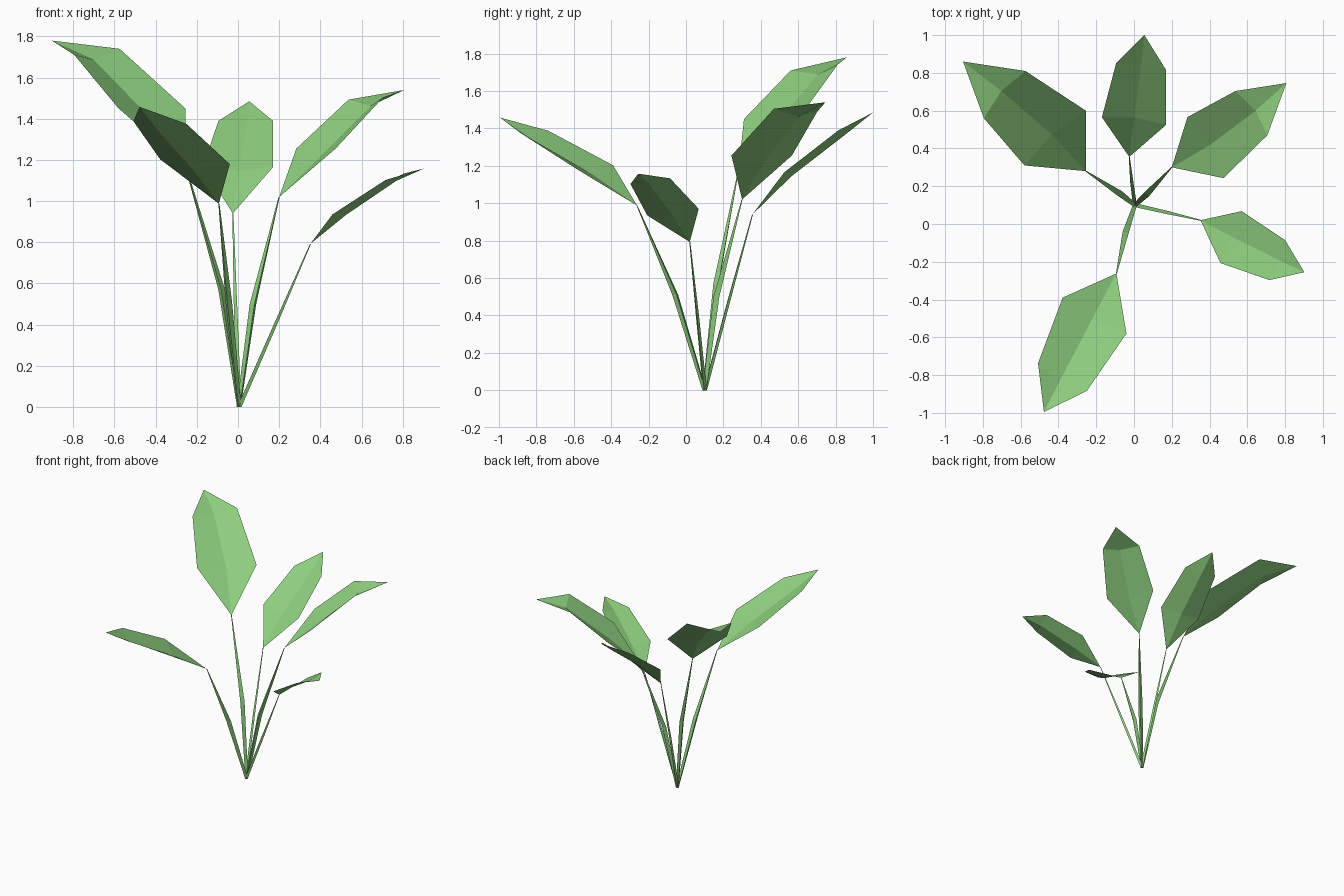
import bpy
import math
from mathutils import Vector

green = bpy.data.materials.new("leaf green")
green.diffuse_color = (0.27, 0.62, 0.21, 1)


def add_object(name, verts, faces):
    mesh = bpy.data.meshes.new(name)
    mesh.from_pydata([tuple(v) for v in verts], [], faces)
    mesh.materials.append(green)
    mesh.update()
    bpy.context.collection.objects.link(bpy.data.objects.new(name, mesh))


# Leaf blade: base, two pairs of side points and a tip, creased along the middle
def leaf(name, base, left1, right1, left2, right2, tip, fold):
    b, l1, r1, l2, r2, t = map(Vector, (base, left1, right1, left2, right2, tip))
    up = (r1 - l1).cross(t - b).normalized()
    if up.z < 0:
        up = -up
    m1 = (l1 + r1) / 2 - up * fold
    m2 = (l2 + r2) / 2 - up * fold
    verts = [b, l1, m1, r1, l2, m2, r2, t]
    faces = [(0, 2, 1), (0, 3, 2), (1, 2, 5, 4), (2, 3, 6, 5), (4, 5, 7), (5, 6, 7)]
    add_object(name, verts, faces)


# Stem: tapered three-sided stalk from the shared root through a bend to the leaf
def stem(name, bend, top, bend_radius):
    path = [Vector((0.005, 0.1, 0)), Vector(bend), Vector(top)]
    turn = math.atan2(top[1] - 0.1, top[0])
    verts = []
    for p, r in zip(path, (0.012, bend_radius, 0.003)):
        for k in range(3):
            a = turn + k * math.tau / 3
            verts.append(p + Vector((r * math.cos(a), r * math.sin(a), 0)))
    faces = [(2, 1, 0), (6, 7, 8)]
    for ring in (0, 3):
        for k in range(3):
            n = (k + 1) % 3
            faces.append((ring + k, ring + n, ring + n + 3, ring + k + 3))
    add_object(name, verts, faces)


# Back left leaf
leaf("back_left_leaf", (-0.255, 0.28, 1.17), (-0.58, 0.31, 1.45), (-0.255, 0.60, 1.45),
     (-0.795, 0.56, 1.71), (-0.575, 0.81, 1.74), (-0.905, 0.86, 1.78), 0.045)
stem("back_left_stem", (-0.08, 0.165, 0.57), (-0.255, 0.28, 1.17), 0.019)

# Back leaf
leaf("back_leaf", (-0.025, 0.355, 0.94), (-0.17, 0.565, 1.17), (0.17, 0.525, 1.165),
     (-0.095, 0.85, 1.39), (0.17, 0.815, 1.39), (0.055, 1.0, 1.485), 0.03)
stem("back_stem", (-0.012, 0.225, 0.47), (-0.025, 0.355, 0.94), 0.010)

# Back right leaf
leaf("back_right_leaf", (0.20, 0.30, 1.02), (0.283, 0.566, 1.255), (0.474, 0.243, 1.255),
     (0.537, 0.704, 1.493), (0.706, 0.47, 1.505), (0.807, 0.746, 1.54), 0.045)
stem("back_right_stem", (0.075, 0.165, 0.50), (0.20, 0.30, 1.02), 0.019)

# Right leaf
leaf("right_leaf", (0.352, 0.02, 0.793), (0.57, 0.068, 0.97), (0.458, -0.207, 0.935),
     (0.80, -0.085, 1.133), (0.717, -0.297, 1.103), (0.902, -0.255, 1.158), 0.022)
stem("right_stem", (0.18, 0.06, 0.40), (0.352, 0.02, 0.793), 0.010)

# Front left leaf
leaf("front_left_leaf", (-0.093, -0.262, 0.988), (-0.378, -0.39, 1.203), (-0.04, -0.58, 1.18),
     (-0.508, -0.737, 1.388), (-0.25, -0.884, 1.375), (-0.477, -0.995, 1.458), 0.042)
stem("front_left_stem", (-0.047, -0.055, 0.51), (-0.093, -0.262, 0.988), 0.019)
